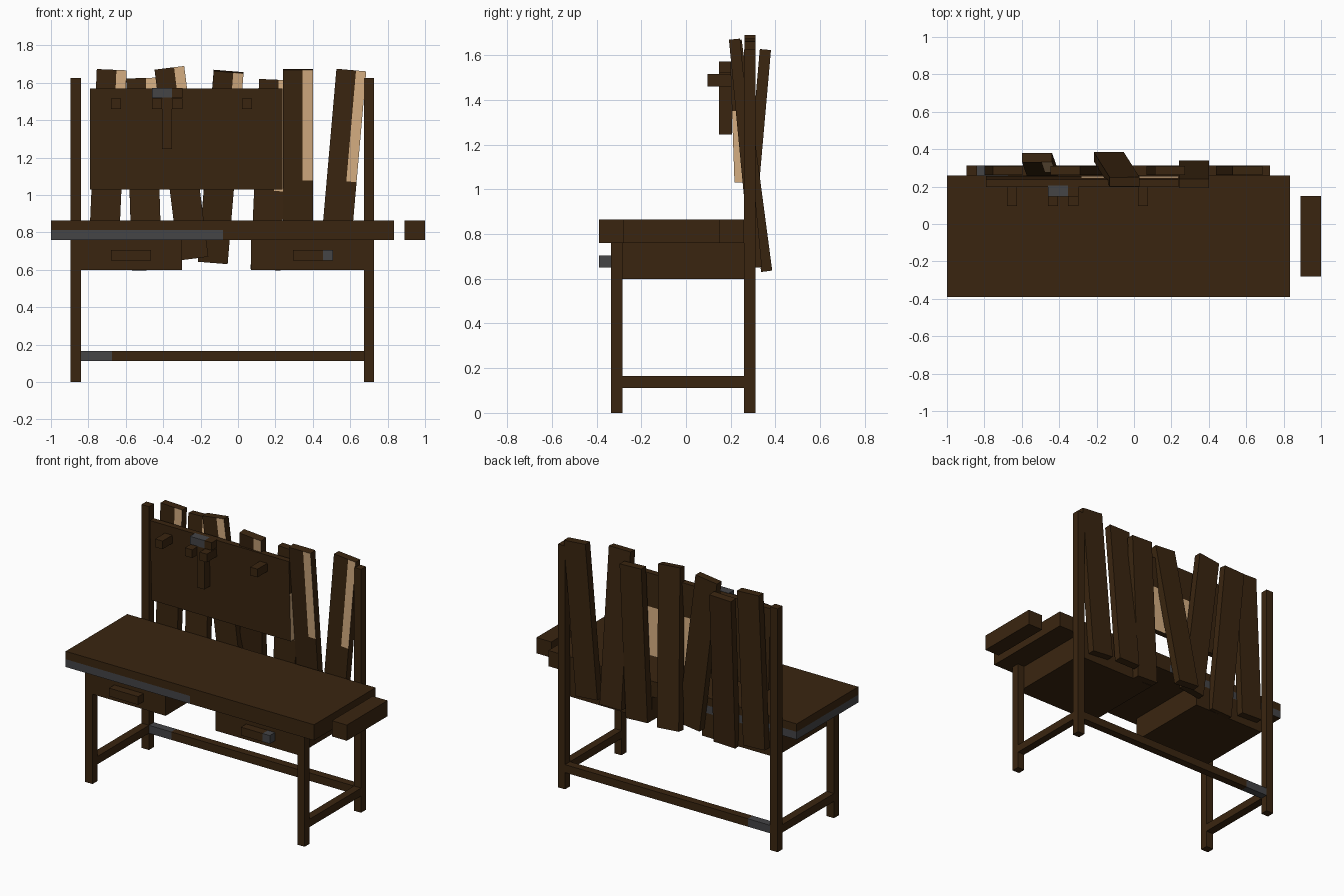
import bpy, bmesh
from mathutils import Matrix, Vector

if "Cube" in bpy.data.objects:
    bpy.data.objects.remove(bpy.data.objects["Cube"], do_unlink=True)


def make_material(name, rgb):
    m = bpy.data.materials.new(name)
    m.use_nodes = True
    m.diffuse_color = (*rgb, 1)
    bsdf = next(n for n in m.node_tree.nodes if n.type == 'BSDF_PRINCIPLED')
    bsdf.inputs["Base Color"].default_value = (*rgb, 1)
    bsdf.inputs["Roughness"].default_value = 0.9
    return m


BROWN = make_material("dark brown wood", (0.042, 0.0185, 0.0050))
TAN = make_material("pale cut wood", (0.66, 0.42, 0.22))
GREY = make_material("dark grey metal", (0.058, 0.058, 0.062))


def box(name, x, y, z, accent=None, cuts=(), rule=None, matrix=None):
    """Box from (min, max) ranges; cuts are (axis, value), rule picks accent faces."""
    bm = bmesh.new()
    bmesh.ops.create_cube(bm, size=1)
    for v in bm.verts:
        v.co = [r[0] + (c + 0.5) * (r[1] - r[0]) for c, r in zip(v.co, (x, y, z))]
    for axis, value in cuts:
        n = Vector((0, 0, 0))
        n[axis] = 1
        bmesh.ops.bisect_plane(bm, geom=bm.verts[:] + bm.edges[:] + bm.faces[:],
                               plane_co=n * value, plane_no=n)
    bm.normal_update()
    if rule:
        for f in bm.faces:
            f.material_index = int(rule(f.calc_center_median(), f.normal))
    if matrix:
        bm.transform(matrix)
    mesh = bpy.data.meshes.new(name)
    bm.to_mesh(mesh)
    bm.free()
    mesh.materials.append(BROWN)
    if accent:
        mesh.materials.append(accent)
    ob = bpy.data.objects.new(name, mesh)
    bpy.context.collection.objects.link(ob)
    return ob


# Worktop with a metal edge band, and the loose end block
box("worktop", (-1, 0.835), (-0.39, 0.26), (0.76, 0.865), GREY,
    [(0, -0.08), (2, 0.812)],
    lambda c, n: c.x < -0.08 and c.z < 0.812 and abs(n.z) < 0.5)
box("end_block", (0.89, 1.0), (-0.28, 0.15), (0.76, 0.865))

# Legs, tall back posts and side stretchers
for side, x in (("right", (-0.895, -0.84)), ("left", (0.675, 0.727))):
    box(f"front_leg_{side}", x, (-0.335, -0.283), (0, 0.76))
    box(f"back_post_{side}", x, (0.26, 0.312), (0, 1.625))
    box(f"side_stretcher_{side}", x, (-0.283, 0.26), (0.112, 0.165))
box("back_stretcher", (-0.84, 0.675), (0.26, 0.312), (0.112, 0.165), GREY,
    [(0, -0.675)], lambda c, n: c.x < -0.675)

# Drawers and their handles
box("drawer_right", (-0.84, -0.30), (-0.335, 0.26), (0.60, 0.76))
box("drawer_left", (0.07, 0.675), (-0.335, 0.26), (0.60, 0.76))
box("drawer_handle_right", (-0.68, -0.465), (-0.39, -0.335), (0.65, 0.705))
box("drawer_handle_left", (0.295, 0.508), (-0.39, -0.335), (0.65, 0.705), GREY,
    [(0, 0.455)], lambda c, n: c.x > 0.455)

# Tool board, sheared so that its foot sits slightly further back
lean = Matrix.Identity(4)
lean[1][2] = -0.035
lean[1][3] = 0.035 * 1.57
box("tool_board", (-0.79, 0.238), (0.198, 0.238), (1.03, 1.57), TAN,
    [(0, -0.28), (2, 1.35)],
    lambda c, n: c.z < 1.35 and c.x > -0.28 and (n.x > 0.5 or n.y > 0.5), lean)

# Pegs and the hanging hammer
for i, x in enumerate((-0.68, -0.46, -0.352, 0.022)):
    box(f"peg_{i + 1}", (x, x + 0.054), (0.097, 0.205), (1.46, 1.515))
box("hammer_handle", (-0.406, -0.352), (0.148, 0.205), (1.245, 1.52))
box("hammer_head", (-0.46, -0.298), (0.148, 0.205), (1.52, 1.572), GREY,
    [(0, -0.352)], lambda c, n: c.x < -0.352)

# Leaning back planks: centre of the foot, then centre of the top
W, T = 0.16, 0.05
planks = [
    ((-0.720, 0.286, 0.65), (-0.675, 0.286, 1.67)),
    ((-0.487, 0.265, 0.60), (-0.518, 0.355, 1.623)),
    ((-0.238, 0.286, 0.66), (-0.367, 0.286, 1.68)),
    ((-0.135, 0.360, 0.64), (-0.050, 0.225, 1.66)),
    ((0.147, 0.286, 0.60), (0.193, 0.286, 1.617)),
    ((0.321, 0.315, 0.65), (0.321, 0.217, 1.672)),
    ((0.517, 0.286, 0.65), (0.606, 0.286, 1.668)),
]
for i, (foot, top) in enumerate(planks):
    foot, top = Vector(foot), Vector(top)
    up = (top - foot).normalized()
    right = (Vector((1, 0, 0)) - up * up.x).normalized()
    back = up.cross(right)
    m = Matrix((right, back, up)).transposed().to_4x4()
    m.translation = foot
    length = (top - foot).length
    x_cut, z_cut = W / 2 - 0.055, length - 0.595
    # Pale strip on the front face, upper right
    box(f"back_plank_{i + 1}", (-W / 2, W / 2), (-T / 2, T / 2), (0, length), TAN,
        [(0, x_cut), (2, z_cut)],
        lambda c, n: n.y < -0.5 and c.x > x_cut and c.z > z_cut, m)
